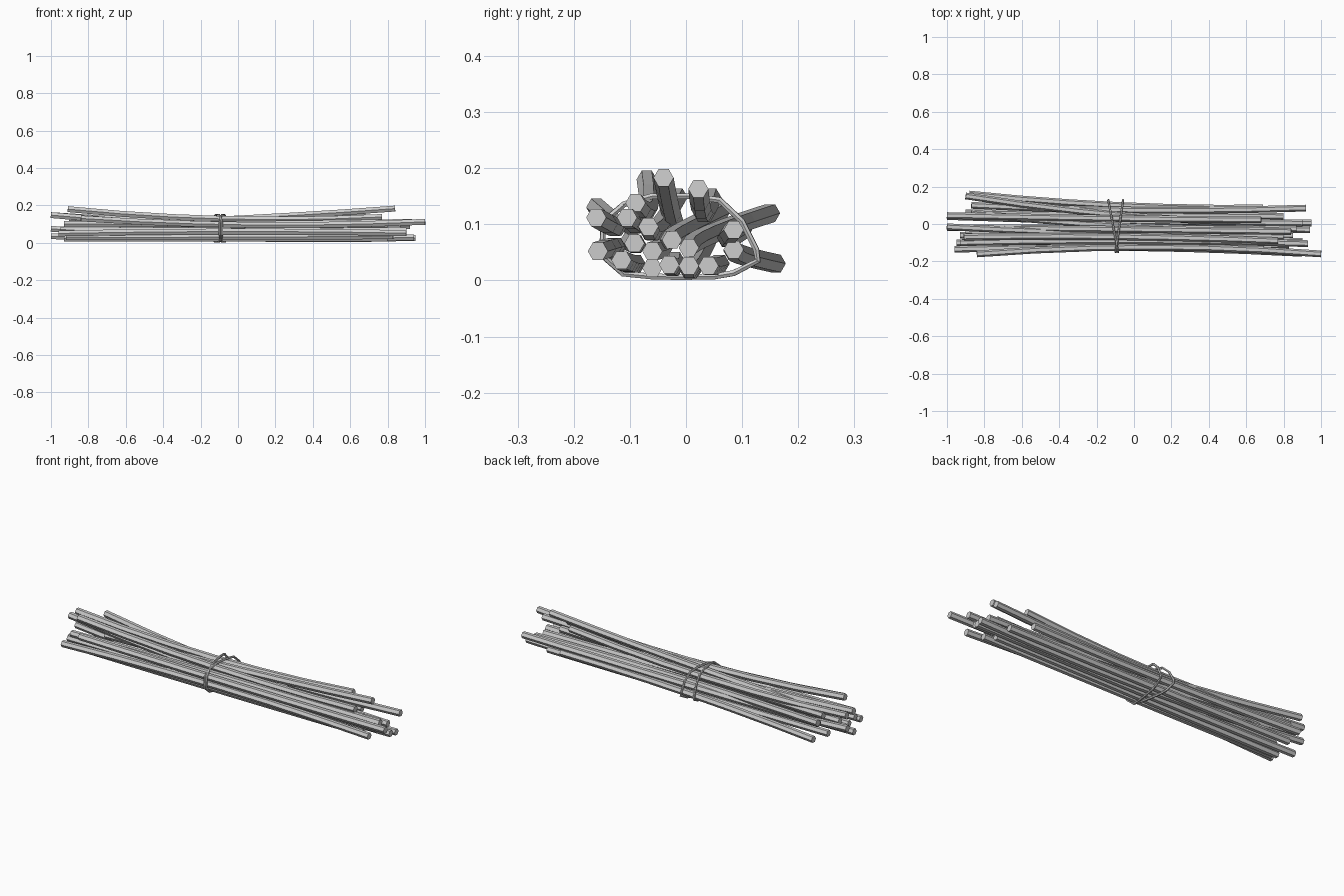
import bpy
from mathutils import Vector

if "Cube" in bpy.data.objects:
    bpy.data.objects.remove(bpy.data.objects["Cube"])

R = 0.018        # stick radius
WAIST = -0.1     # x position of the tie


def tube(name, pts, radius, cyclic=False):
    """Six-sided tube swept along a polyline, turned into a mesh."""
    cu = bpy.data.curves.new(name, 'CURVE')
    cu.dimensions = '3D'
    cu.bevel_depth = radius
    cu.bevel_resolution = 1
    cu.use_fill_caps = True
    sp = cu.splines.new('POLY')
    sp.points.add(len(pts) - 1)
    for p, co in zip(sp.points, pts):
        p.co = (*co, 1)
    sp.use_cyclic_u = cyclic
    sp.use_smooth = False
    ob = bpy.data.objects.new(name, cu)
    bpy.context.collection.objects.link(ob)
    bpy.ops.object.select_all(action='DESELECT')
    ob.select_set(True)
    bpy.context.view_layer.objects.active = ob
    bpy.ops.object.convert(target='MESH')
    return bpy.context.object


def bend(left, mid, right, n=6):
    """Gentle quadratic bend through the two ends and the waist point."""
    a, b, c = left[0], mid[0], right[0]
    pts = []
    for i in range(n + 1):
        x = a + (c - a) * i / n
        la = (x - b) * (x - c) / ((a - b) * (a - c))
        lb = (x - a) * (x - c) / ((b - a) * (b - c))
        lc = (x - a) * (x - b) / ((c - a) * (c - b))
        pts.append(Vector(left) * la + Vector(mid) * lb + Vector(right) * lc)
    return pts


# Sticks: left end, (y, z) at the tie, right end
sticks = [
    ((-.84, -.16, .13), (-.125, .098), (1.0, -.16, .112)),
    ((-.96, -.135, .05), (-.125, .06), (.90, -.157, .052)),
    ((-.92, -.09, .03), (-.10, .030), (.83, -.115, .036)),
    ((-.93, -.10, .10), (-.09, .100), (.93, -.105, .112)),
    ((-.91, -.07, .18), (-.068, .128), (.77, -.09, .138)),
    ((-1.0, -.015, .148), (-.052, .092), (.80, -.067, .096)),
    ((-.95, -.10, .07), (-.09, .065), (.90, -.092, .066)),
    ((-.90, -.04, .06), (-.05, .055), (.85, -.06, .052)),
    ((-.93, -.06, .022), (-.06, .022), (.80, -.06, .022)),
    ((-1.0, -.02, .035), (-.022, .024), (.94, -.03, .028)),
    ((-.87, .06, .12), (-.01, .085), (.87, -.025, .072)),
    ((-.90, .150, .12), (.05, .085), (.90, .005, .058)),
    ((-1.0, .04, .075), (.015, .026), (.95, .005, .026)),
    ((-.90, .06, .03), (.05, .026), (.80, .04, .026)),
    ((-.87, .10, .09), (.075, .075), (.92, .085, .09)),
    ((-.88, .160, .03), (.10, .045), (.69, .085, .055)),
    ((-.78, -.02, .10), (-.028, .125), (.84, -.04, .183)),
    ((-1.0, .045, .148), (.03, .12), (.68, .022, .163)),
]
for i, (l, m, r) in enumerate(sticks):
    tube(f"stick_{i + 1:02d}", bend(l, (WAIST, *m), r), R)

# Cord: two loops that spread at the back and cross at the front
loop = [(-.150, .045), (-.112, .012), (-.06, .007), (-.01, .006), (.05, .007),
        (.085, .013), (.128, .035), (.125, .055), (.10, .105), (.06, .143),
        (.01, .150), (-.06, .150), (-.11, .136), (-.147, .105)]
for name, back, front in (("cord_left", -.138, -.085), ("cord_right", -.058, -.098)):
    pts = []
    for y, z in loop:
        t = (y + .15) / .28
        pts.append((front + (back - front) * t, y, z))
    tube(name, pts, 0.006, cyclic=True)
